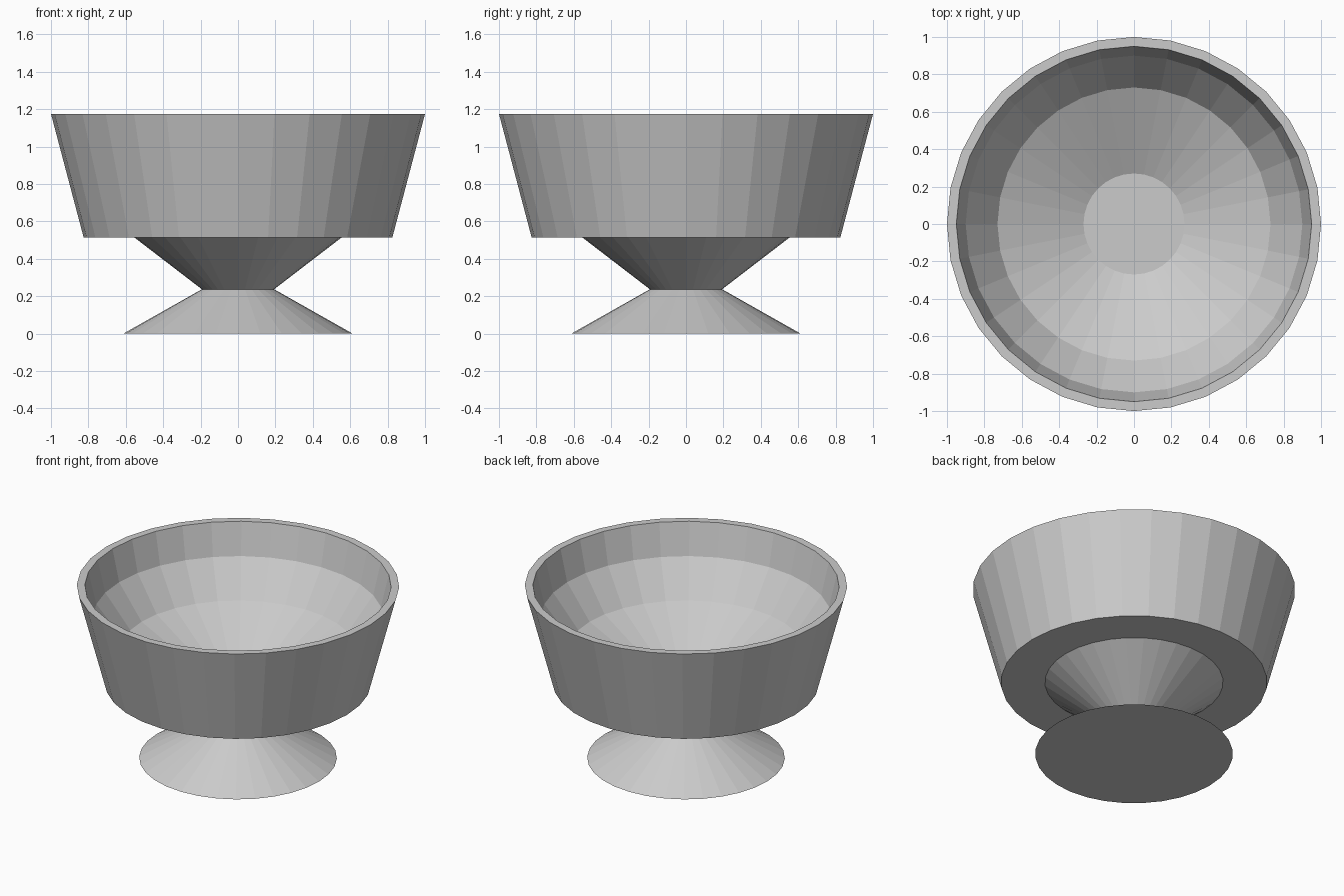
import bpy, bmesh
from math import cos, sin, pi

if "Cube" in bpy.data.objects:
    bpy.data.objects.remove(bpy.data.objects["Cube"])

SIDES = 32


def turned(name, profile):
    """Revolve (radius, z) points around z; both ends are capped flat."""
    bm = bmesh.new()
    rings = [[bm.verts.new((r * cos(2 * pi * i / SIDES), r * sin(2 * pi * i / SIDES), z))
              for i in range(SIDES)] for r, z in profile]
    for low, high in zip(rings, rings[1:]):
        for i in range(SIDES):
            j = (i + 1) % SIDES
            bm.faces.new((low[i], low[j], high[j], high[i]))
    bm.faces.new(rings[0][::-1])
    bm.faces.new(rings[-1])
    bmesh.ops.recalc_face_normals(bm, faces=bm.faces)
    mesh = bpy.data.meshes.new(name)
    bm.to_mesh(mesh)
    bm.free()
    obj = bpy.data.objects.new(name, mesh)
    bpy.context.collection.objects.link(obj)
    return obj


# Whole goblet-like bowl: foot, waist, underside ledge, outer wall, rim, stepped inside
turned("footed_bowl", [
    (0.613, 0.0), (0.193, 0.237), (0.553, 0.513), (0.825, 0.513),
    (1.0, 1.175), (0.95, 1.175), (0.90, 0.96), (0.73, 0.735), (0.27, 0.51),
])
